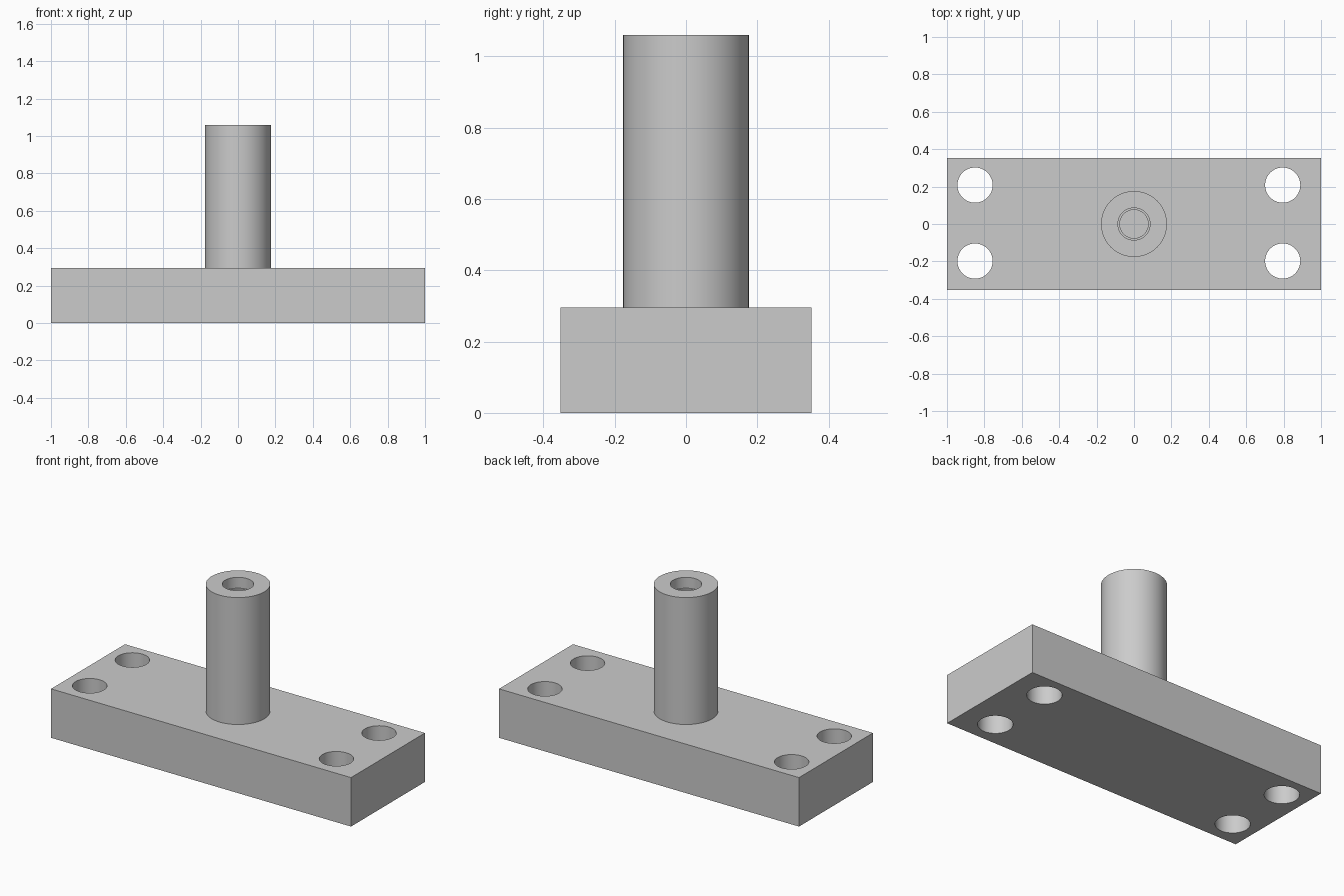
import bpy
import math

cube = bpy.data.objects.get("Cube")
if cube:
    bpy.data.objects.remove(cube, do_unlink=True)

# Single plain grey metal
GREY = (0.6, 0.6, 0.6, 1)
metal = bpy.data.materials.new("grey metal")
metal.use_nodes = True
metal.diffuse_color = GREY
metal.node_tree.nodes["Principled BSDF"].inputs["Base Color"].default_value = GREY

BASE_TOP, POST_TOP = 0.295, 1.06


def cylinder(name, radius, z0, z1, x=0, y=0):
    bpy.ops.mesh.primitive_cylinder_add(
        vertices=64, radius=radius, depth=z1 - z0, location=(x, y, (z0 + z1) / 2))
    obj = bpy.context.object
    obj.name = name
    obj.data.materials.append(metal)
    return obj


def cut(target, cutter):
    cutter.hide_render = True
    mod = target.modifiers.new(cutter.name, 'BOOLEAN')
    mod.operation = 'DIFFERENCE'
    mod.solver = 'EXACT'
    mod.object = cutter
    bpy.context.view_layer.objects.active = target
    bpy.ops.object.modifier_apply(modifier=mod.name)
    bpy.data.objects.remove(cutter, do_unlink=True)


def smooth(obj):
    bpy.ops.object.select_all(action='DESELECT')
    obj.select_set(True)
    bpy.context.view_layer.objects.active = obj
    bpy.ops.object.shade_smooth_by_angle(angle=math.radians(30))


# Base block with four through holes
bpy.ops.mesh.primitive_cube_add(size=1, location=(0, 0, BASE_TOP / 2))
base = bpy.context.object
base.name = "base_plate"
base.scale = (2, 0.704, BASE_TOP)
bpy.ops.object.transform_apply(location=False, rotation=False, scale=True)
base.data.materials.append(metal)
for x in (-0.85, 0.795):
    for y in (-0.198, 0.208):
        cut(base, cylinder("bolt_hole", 0.094, -0.1, BASE_TOP + 0.1, x, y))
smooth(base)

# Upright post with a stepped bore
post = cylinder("post", 0.176, BASE_TOP, POST_TOP)
cut(post, cylinder("bore_mouth", 0.086, POST_TOP - 0.065, POST_TOP + 0.1))
cut(post, cylinder("bore", 0.076, BASE_TOP - 0.1, POST_TOP + 0.1))
smooth(post)
